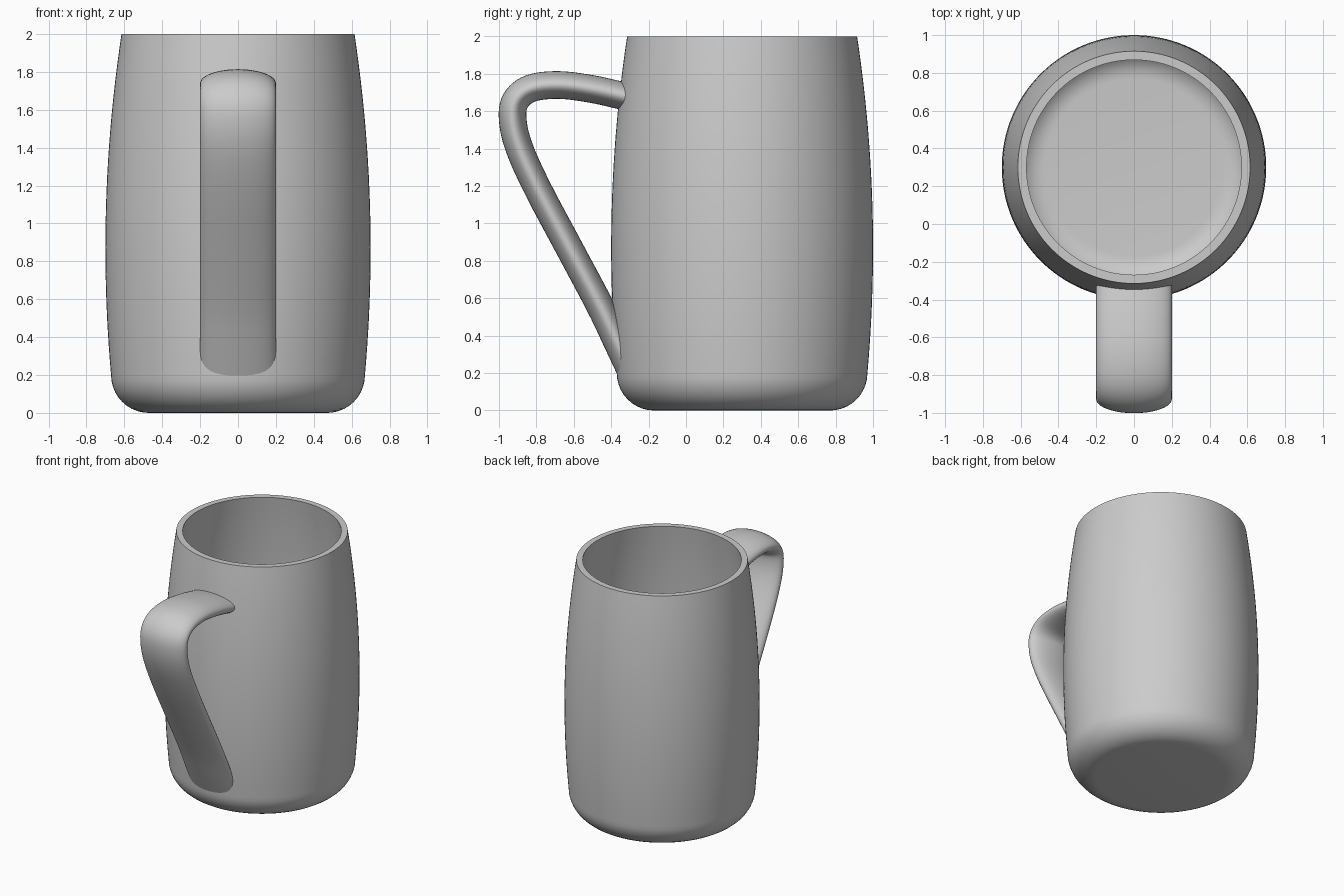
import bpy, bmesh, math
from mathutils import Vector

if "Cube" in bpy.data.objects:
    bpy.data.objects.remove(bpy.data.objects["Cube"])

CY, FILLET, WALL = 0.30, 0.20, 0.046
SIDES = 128


def outer_radius(z):
    # gentle barrel bulge
    return 0.70 - (z - 0.87) ** 2 / 15.0


def finish(bm, name):
    bmesh.ops.recalc_face_normals(bm, faces=bm.faces)
    mesh = bpy.data.meshes.new(name)
    bm.to_mesh(mesh)
    bm.free()
    obj = bpy.data.objects.new(name, mesh)
    bpy.context.collection.objects.link(obj)
    bpy.ops.object.select_all(action='DESELECT')
    bpy.context.view_layer.objects.active = obj
    obj.select_set(True)
    bpy.ops.object.shade_smooth_by_angle(angle=math.radians(35))
    return obj


def bridge(bm, rings):
    n = len(rings[0])
    for a, b in zip(rings, rings[1:]):
        for i in range(n):
            j = (i + 1) % n
            bm.faces.new((a[i], a[j], b[j], b[i]))
    bm.faces.new(rings[0])
    bm.faces.new(rings[-1])


def wall_profile(offset):
    # rounded bottom corner followed by the barrel side, bottom to top
    f = FILLET - offset
    r = outer_radius(FILLET) - offset
    pts = [(r - f + f * math.sin(a), FILLET - f * math.cos(a))
           for a in (math.pi / 2 * i / 10 for i in range(11))]
    for i in range(1, 25):
        z = FILLET + (2.0 - FILLET) * i / 24
        pts.append((outer_radius(z) - offset, z))
    return pts


# Body: outer wall, rim, inner wall and floor as one lathe
bm = bmesh.new()
rings = []
for r, z in wall_profile(0) + wall_profile(WALL)[::-1]:
    rings.append([bm.verts.new((r * math.cos(a), CY + r * math.sin(a), z))
                  for a in (2 * math.pi * i / SIDES for i in range(SIDES))])
bridge(bm, rings)
finish(bm, "mug_body")

# Handle: elliptical section swept along a smooth path in the y-z plane
path = [Vector((0, y, z)) for y, z in (
    (-0.33, 1.68), (-0.50, 1.718), (-0.68, 1.74), (-0.83, 1.722),
    (-0.912, 1.655), (-0.926, 1.55), (-0.89, 1.40), (-0.79, 1.18),
    (-0.625, 0.87), (-0.46, 0.56), (-0.36, 0.35))]
ext = [2 * path[0] - path[1]] + path + [2 * path[-1] - path[-2]]
line = []
for p0, p1, p2, p3 in zip(ext, ext[1:], ext[2:], ext[3:]):
    for s in range(6):
        t = s / 6
        line.append(0.5 * (2 * p1 + (p2 - p0) * t
                           + (2 * p0 - 5 * p1 + 4 * p2 - p3) * t ** 2
                           + (3 * p1 - p0 - 3 * p2 + p3) * t ** 3))
line.append(path[-1])

bm = bmesh.new()
rings = []
last = len(line) - 1
for k, p in enumerate(line):
    tan = (line[min(k + 1, last)] - line[max(k - 1, 0)]).normalized()
    nor = Vector((0, -tan.z, tan.y))
    ring = []
    for i in range(48):
        a = 2 * math.pi * i / 48
        q = p + Vector((0.2 * math.cos(a), 0, 0)) + nor * 0.074 * math.sin(a)
        # near the ends, slide along the path so the handle stops inside the wall
        inside = math.hypot(q.x, q.y - CY) < outer_radius(q.z) - WALL / 2
        if k in (0, last) or inside:
            for _ in range(8):
                r = outer_radius(q.z) - WALL / 2
                y = CY - math.sqrt(r * r - q.x ** 2)
                q = q + tan * ((y - q.y) / tan.y)
        ring.append(bm.verts.new(q))
    rings.append(ring)
bridge(bm, rings)
finish(bm, "handle")
